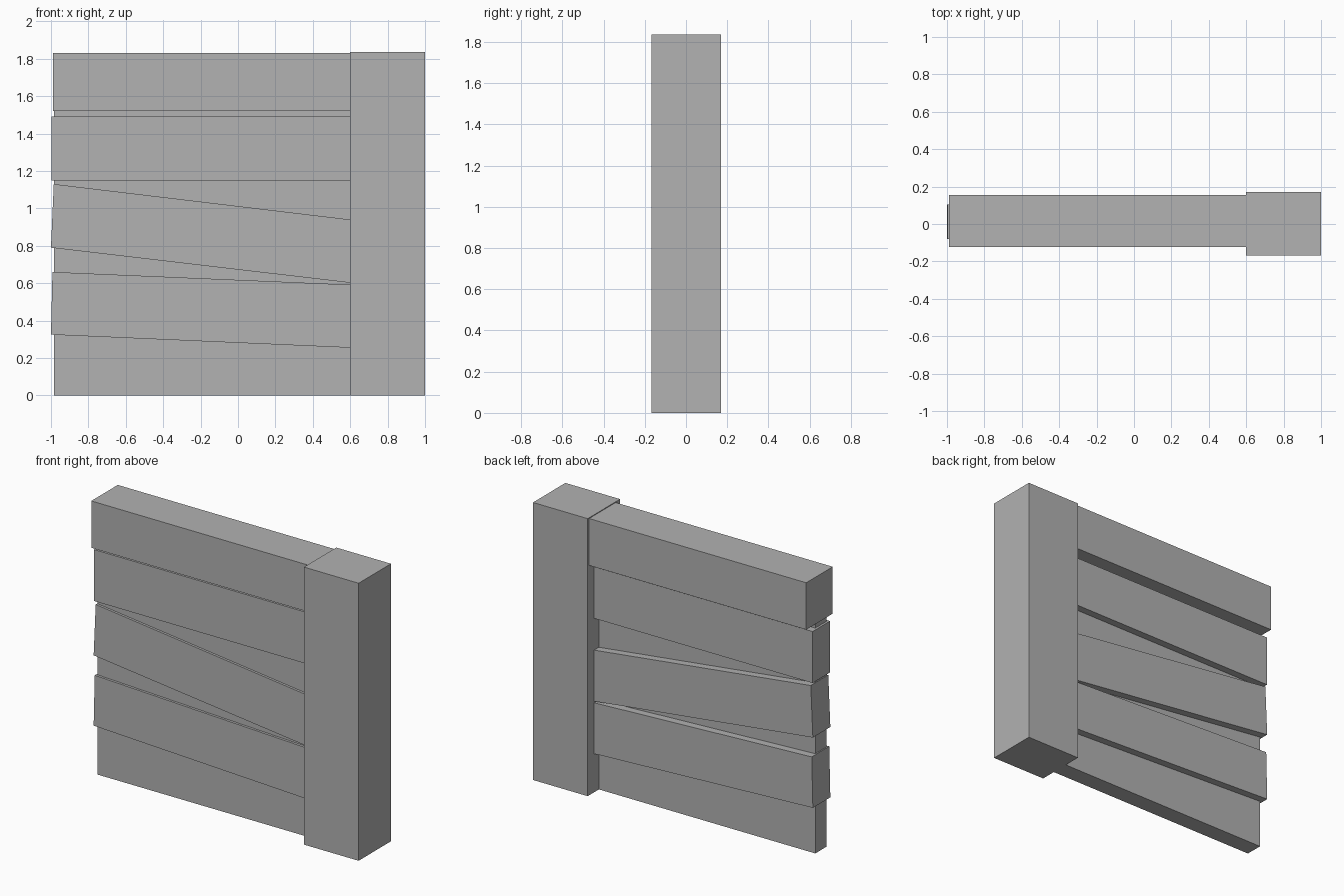
import bpy
import bmesh

cube = bpy.data.objects.get("Cube")
if cube:
    bpy.data.objects.remove(cube, do_unlink=True)

grey = bpy.data.materials.new("plain grey")
grey.use_nodes = True
colour = (0.445, 0.445, 0.445, 1)
grey.diffuse_color = colour
grey.node_tree.nodes["Principled BSDF"].inputs["Base Color"].default_value = colour


def board(name, outline, y_front, y_back):
    """Extrude an (x, z) outline from the front to the back."""
    bm = bmesh.new()
    face = bm.faces.new([bm.verts.new((x, y_front, z)) for x, z in outline])
    new = bmesh.ops.extrude_face_region(bm, geom=[face])["geom"]
    verts = [v for v in new if isinstance(v, bmesh.types.BMVert)]
    bmesh.ops.translate(bm, verts=verts, vec=(0, y_back - y_front, 0))
    bmesh.ops.recalc_face_normals(bm, faces=bm.faces)
    mesh = bpy.data.meshes.new(name)
    bm.to_mesh(mesh)
    bm.free()
    mesh.materials.append(grey)
    obj = bpy.data.objects.new(name, mesh)
    bpy.context.collection.objects.link(obj)


def rect(x0, x1, z0, z1):
    return [(x0, z0), (x1, z0), (x1, z1), (x0, z1)]


# Upright post, top rail and thin core panel
post_x = 0.6
board("post", rect(post_x, 1.0, 0, 1.835), -0.168, 0.17)
board("top_rail", rect(-0.988, post_x, 1.52, 1.83), -0.122, 0.155)
board("core_panel", rect(-0.983, post_x, 0, 1.525), -0.064, 0.053)

# Planks: left end x (bottom, top), left z (bottom, top), right z (bottom, top)
planks = {
    "upper_plank": ((-0.998, -0.998), (1.15, 1.49), (1.15, 1.49)),
    "middle_plank": ((-1.0, -0.985), (0.79, 1.13), (0.602, 0.94)),
    "lower_plank": ((-1.0, -0.992), (0.325, 0.66), (0.255, 0.592)),
}
for name, (xs, left, right) in planks.items():
    outline = [(xs[0], left[0]), (post_x, right[0]),
               (post_x, right[1]), (xs[1], left[1])]
    board(name, outline, -0.08, 0.103)
